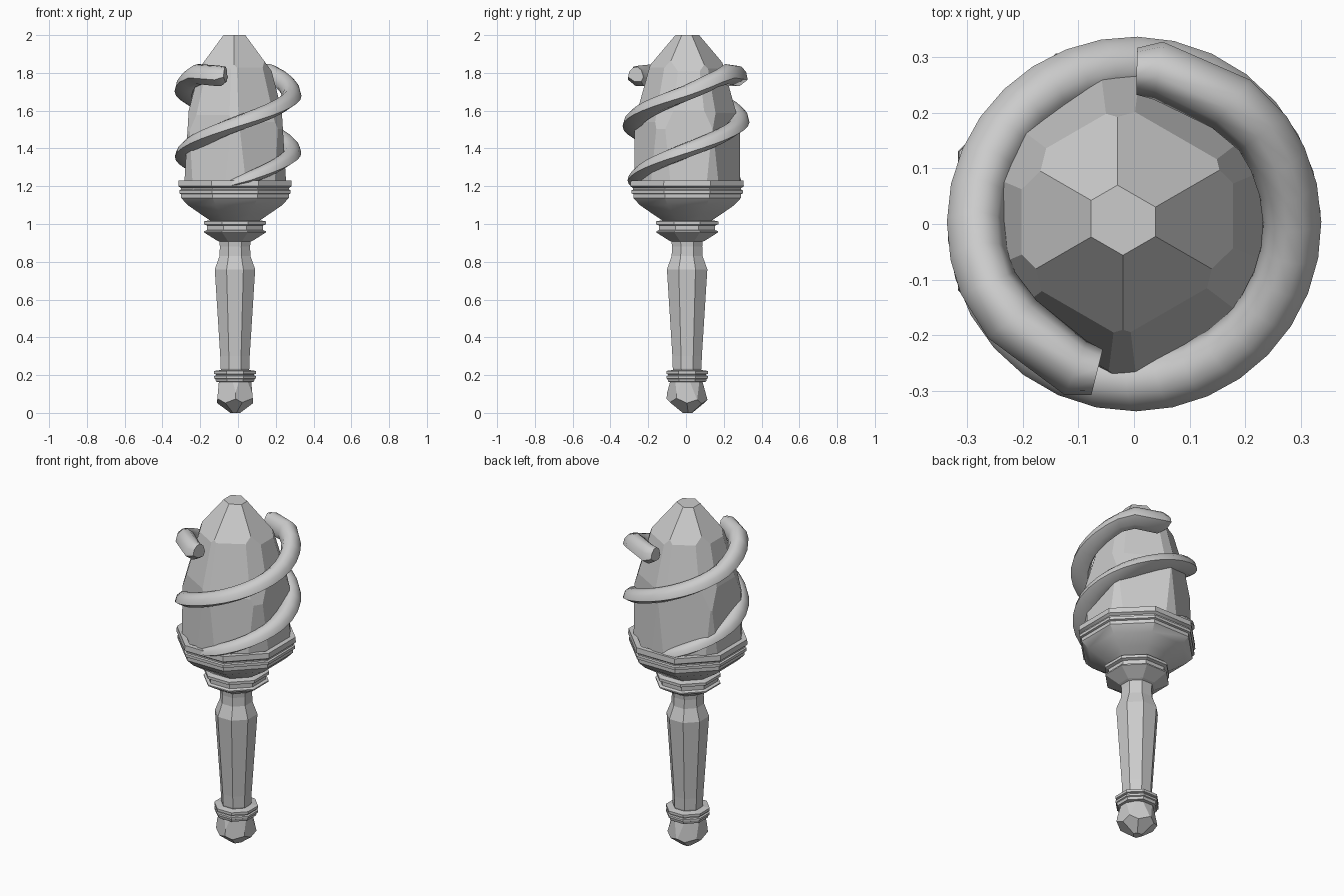
import bpy, bmesh, math, random
from mathutils import Vector, Matrix

if "Cube" in bpy.data.objects:
    bpy.data.objects.remove(bpy.data.objects["Cube"])

random.seed(4)
AXIS = Vector((-0.016, 0.006, 0))


def finish(name, bm, smooth=None):
    bmesh.ops.recalc_face_normals(bm, faces=bm.faces[:])
    me = bpy.data.meshes.new(name)
    bm.to_mesh(me)
    bm.free()
    ob = bpy.data.objects.new(name, me)
    bpy.context.collection.objects.link(ob)
    if smooth:
        bpy.ops.object.select_all(action='DESELECT')
        ob.select_set(True)
        bpy.context.view_layer.objects.active = ob
        bpy.ops.object.shade_smooth_by_angle(angle=math.radians(smooth))
    return ob


def skin(bm, rings):
    """Bridge rings of points and cap both ends."""
    vs = [[bm.verts.new(p) for p in r] for r in rings]
    n = len(vs[0])
    for a, b in zip(vs, vs[1:]):
        for i in range(n):
            bm.faces.new((a[i], a[(i + 1) % n], b[(i + 1) % n], b[i]))
    bm.faces.new(vs[0])
    bm.faces.new(vs[-1])


def octagon_turned(name, profile, smooth=None):
    """Eight-sided turning; profile holds (half width across flats, z)."""
    bm = bmesh.new()
    rings = []
    for r, z in profile:
        c = r / math.cos(math.pi / 8)
        rings.append([AXIS + Vector((c * math.cos(a), c * math.sin(a), z))
                      for a in (math.pi / 8 + i * math.pi / 4 for i in range(8))])
    skin(bm, rings)
    return finish(name, bm, smooth)


def cut_gem(name, z0, z1, cuts, jitter):
    """Block cut by rings of facet planes: (count, phase, z, r, z, r)."""
    bm = bmesh.new()
    bmesh.ops.create_cube(bm, size=1, matrix=Matrix.Translation((0, 0, (z0 + z1) / 2))
                          @ Matrix.Diagonal((1.0, 1.0, z1 - z0, 1)))
    for n, phase, za, ra, zb, rb in cuts:
        for i in range(n):
            a = math.radians(phase) + i * math.tau / n
            d = Vector((math.cos(a), math.sin(a), 0))
            no = d * (zb - za) + Vector((0, 0, ra - rb))
            co = d * (ra + random.uniform(-jitter, jitter)) + Vector((0, 0, za))
            res = bmesh.ops.bisect_plane(bm, geom=bm.verts[:] + bm.edges[:] + bm.faces[:],
                                         plane_co=co, plane_no=no.normalized(), clear_outer=True)
            edges = [e for e in res['geom_cut'] if isinstance(e, bmesh.types.BMEdge)]
            if len(edges) > 2:
                bmesh.ops.edgeloop_fill(bm, edges=edges)
    bmesh.ops.translate(bm, verts=bm.verts[:], vec=AXIS)
    return finish(name, bm)


# Tendril cross-section (outward, upward): sharp outer edge, broad back on the crystal
SECTION = [(.045, -.012), (.036, .018), (.012, .038), (-.018, .042),
           (-.045, .025), (-.06, -.012), (-.045, -.036), (.0, -.036)]


def tendril(name, end_deg):
    """Vine spiralling up around the crystal, with a blunt thick tip."""
    bm = bmesh.new()
    # path keys: angle before tip, z, centre radius, width scale, height scale
    keys = [(-372, 1.18, .262, .4, .3), (-335, 1.24, .28, .8, .8), (-265, 1.37, .29, 1, 1),
            (-179, 1.53, .291, 1, 1), (-89, 1.69, .291, 1, 1.05), (-54, 1.765, .29, 1, 1.15),
            (-38, 1.79, .285, 1.05, 1.35), (-8, 1.78, .286, 1, 1.4), (0, 1.79, .28, .8, 1)]
    samples = []
    for k, m in zip(keys, keys[1:]):
        steps = max(1, round((m[0] - k[0]) / 12)) if k[0] < -38 else 1
        samples += [[p + (q - p) * s / steps for p, q in zip(k, m)] for s in range(steps)]
    samples.append(list(keys[-1]))
    rings = []
    for deg, z, r, w, h in samples:
        a = math.radians(end_deg + deg)
        rad = Vector((math.cos(a), math.sin(a), 0))
        fwd = Vector((-math.sin(a), math.cos(a), 0.35 if deg < -54 else 0)).normalized()
        up = rad.cross(fwd)
        rings.append([rad * (r + x * w) + up * (y * h) + Vector((0, 0, z)) for x, y in SECTION])
    skin(bm, rings)
    return finish(name, bm, 55)


# Faceted pommel stone
cut_gem("pommel_stone", 0, .18, [(6, 0, .05, .10, .18, .088), (6, 25, 0, .022, .06, .092),
                                 (6, 30, .1, .104, .18, .082)], .006)

# Stepped ring above the pommel
octagon_turned("pommel_ring", [(.07, .162), (.1, .165), (.104, .18), (.11, .183), (.11, .195),
                               (.101, .198), (.101, .204), (.11, .207), (.11, .222), (.07, .228)])

# Tapered grip
octagon_turned("grip", [(.07, .21), (.076, .235), (.078, .30), (.107, .76),
                        (.082, .83), (.08, .88), (.085, .93)])

# Collar under the cup
octagon_turned("collar", [(.08, .905), (.095, .912), (.163, .955), (.163, .962), (.148, .968),
                          (.148, .992), (.165, .998), (.165, 1.014), (.12, 1.022)])

# Cup with banded rim
octagon_turned("cup", [(.115, 1.01), (.13, 1.018), (.185, 1.055), (.25, 1.10), (.285, 1.138),
                       (.285, 1.158), (.295, 1.162), (.295, 1.178), (.286, 1.182), (.286, 1.19),
                       (.30, 1.20), (.298, 1.23), (.27, 1.23), (.262, 1.195)], 30)

# Large faceted crystal: walls, shoulders, crown, then corner facets
cut_gem("crystal", 1.17, 2.0, [(6, 0, 1.2, .267, 1.6, .243), (6, 0, 1.6, .242, 1.84, .18),
                               (6, 0, 1.84, .172, 2.0, .055), (6, 30, 1.2, .28, 1.5, .279),
                               (6, 30, 1.55, .272, 1.78, .208)], .008)

# Pair of spiralling tendrils
tendril("tendril_right", 89)
tendril("tendril_left", 256)
